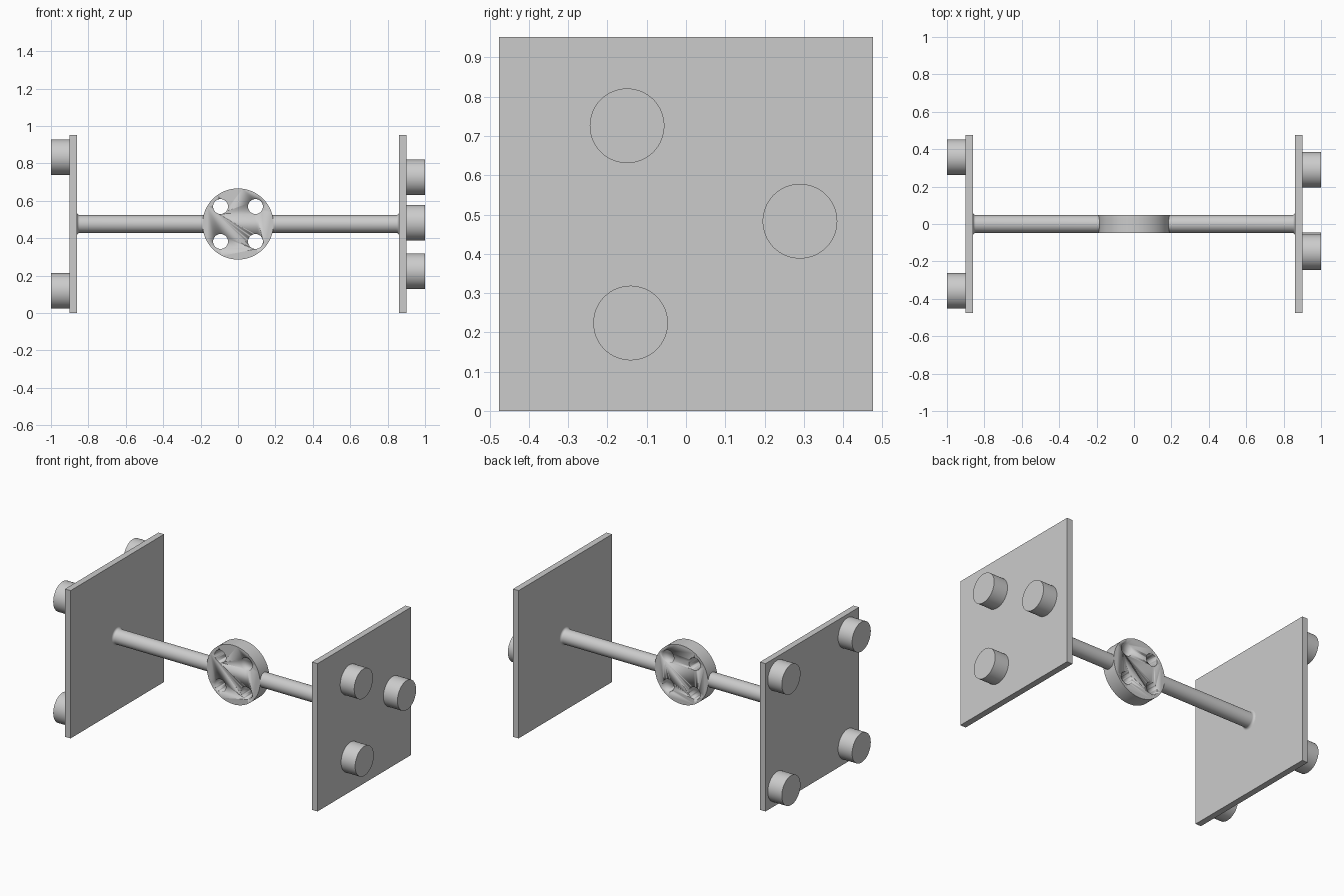
import bpy
import math
from mathutils import Matrix

cube = bpy.data.objects.get("Cube")
if cube:
    bpy.data.objects.remove(cube, do_unlink=True)

MID = 0.476        # height of the rod axis
HALF = 0.476       # half the side of a plate
ROD = 0.047        # rod radius, also half the hub thickness
PLATE_IN, PLATE_OUT, TIP = 0.86, 0.9, 1.0

grey = bpy.data.materials.new("light grey")
grey.use_nodes = True
colour = (0.6, 0.6, 0.6, 1)
grey.diffuse_color = colour
grey.node_tree.nodes["Principled BSDF"].inputs["Base Color"].default_value = colour


def finish(name, smooth=True):
    obj = bpy.context.object
    obj.name = name
    obj.data.materials.append(grey)
    bpy.ops.object.transform_apply(location=False, rotation=True, scale=True)
    if smooth:
        bpy.ops.object.shade_smooth_by_angle(angle=math.radians(35))
    return obj


def cylinder(name, radius, depth, location, axis, sides=64):
    turn = (0, math.pi / 2, 0) if axis == "x" else (math.pi / 2, 0, 0)
    bpy.ops.mesh.primitive_cylinder_add(vertices=sides, radius=radius, depth=depth,
                                        location=location, rotation=turn)
    return finish(name)


def rod(name, side):
    # Straight shaft with a concave flare where it meets the plate
    flare = 0.014
    profile = [(0.165, ROD)]
    for i in range(7):
        a = i / 6 * math.pi / 2
        profile.append((PLATE_IN - flare + flare * math.sin(a),
                        ROD + flare * (1 - math.cos(a))))
    sides = 48
    verts, faces = [], []
    for x, r in profile:
        for k in range(sides):
            t = k / sides * math.tau
            verts.append((side * x, r * math.cos(t), MID + r * math.sin(t)))
    for j in range(len(profile) - 1):
        for k in range(sides):
            n = (k + 1) % sides
            quad = [j * sides + k, j * sides + n, (j + 1) * sides + n, (j + 1) * sides + k]
            faces.append(quad[::-1] if side > 0 else quad)
    mesh = bpy.data.meshes.new(name)
    mesh.from_pydata(verts, [], faces)
    obj = bpy.data.objects.new(name, mesh)
    bpy.context.collection.objects.link(obj)
    bpy.ops.object.select_all(action="DESELECT")
    obj.select_set(True)
    bpy.context.view_layer.objects.active = obj
    finish(name)


# End plates and rods
for side, label in ((1, "left"), (-1, "right")):
    bpy.ops.mesh.primitive_cube_add(size=1, location=(side * (PLATE_IN + PLATE_OUT) / 2, 0, MID))
    bpy.context.object.scale = (PLATE_OUT - PLATE_IN, 2 * HALF, 2 * HALF)
    finish(label + "_plate", smooth=False)
    rod(label + "_rod", side)

# Pegs: three on the left plate, four on the right plate
left_pegs = [(-0.15, 0.726), (0.29, 0.483), (-0.141, 0.224)]
right_pegs = [(y, MID + z) for y in (-0.358, 0.358) for z in (-0.358, 0.358)]
for side, label, pegs in ((1, "left", left_pegs), (-1, "right", right_pegs)):
    for i, (y, z) in enumerate(pegs):
        cylinder(f"{label}_peg_{i + 1}", 0.095, TIP - PLATE_OUT,
                 (side * (TIP + PLATE_OUT) / 2, y, z), "x")

# Central hub disc with four through holes
hub = cylinder("hub_disc", 0.19, 2 * ROD, (0, 0, MID), "y", 96)
for i, (sx, sz) in enumerate([(1, 1), (-1, 1), (-1, -1), (1, -1)]):
    cutter = cylinder(f"hole_cutter_{i + 1}", 0.04, 0.3,
                      (sx * 0.0935, 0, MID + sz * 0.0935), "y", 40)
    cutter.hide_render = True
    cutter.hide_set(True)
    cut = hub.modifiers.new(f"hole_{i + 1}", "BOOLEAN")
    cut.operation = "DIFFERENCE"
    cut.solver = "EXACT"
    cut.object = cutter
